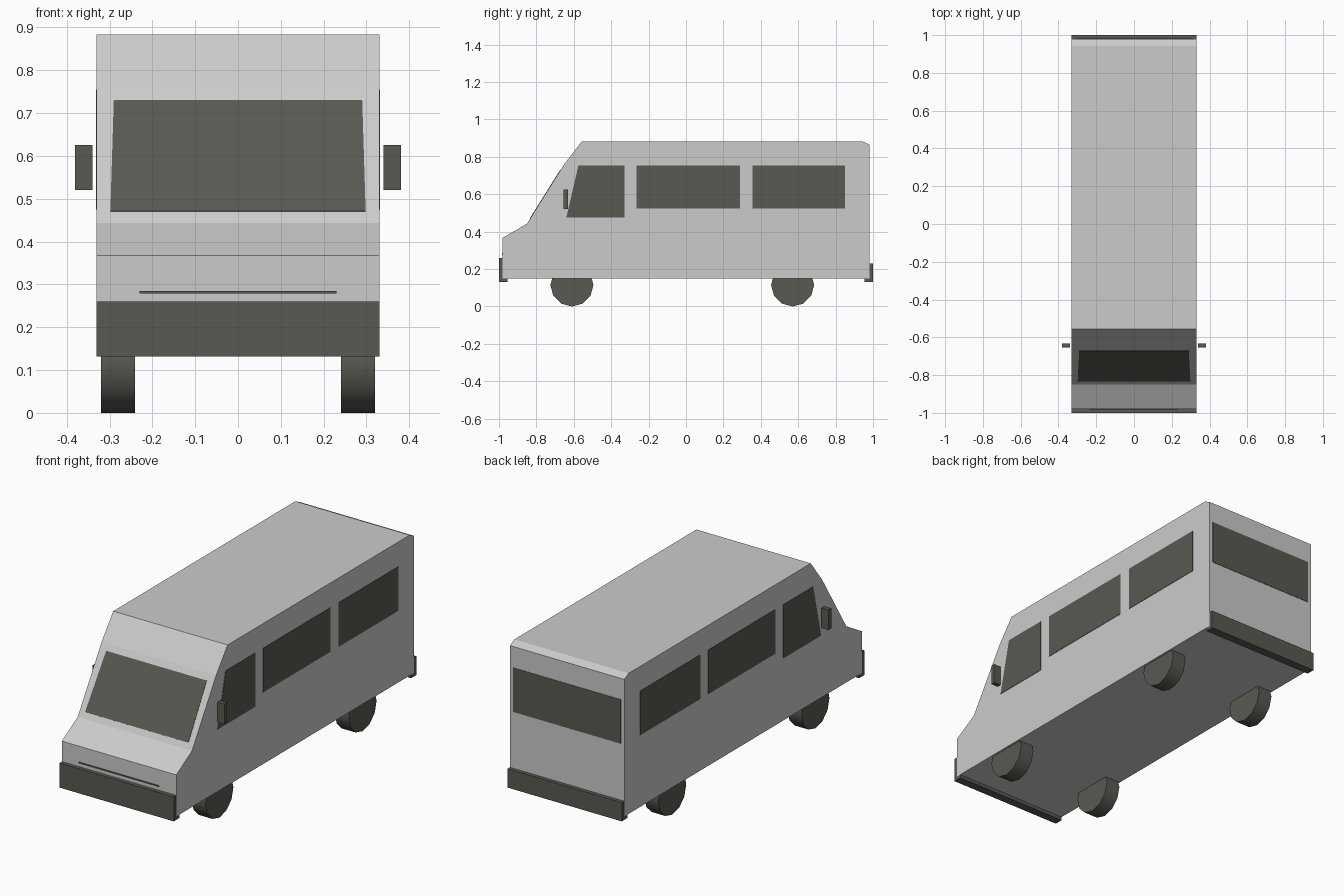
import bpy, bmesh, math
from mathutils import Vector, Matrix

if "Cube" in bpy.data.objects:
    bpy.data.objects.remove(bpy.data.objects["Cube"])

dark = bpy.data.materials.new("dark_trim")
dark.diffuse_color = (0.1, 0.1, 0.085, 1)
dark.use_nodes = True
dark.node_tree.nodes["Principled BSDF"].inputs["Base Color"].default_value = dark.diffuse_color


def finish(name, bm, mat):
    bmesh.ops.recalc_face_normals(bm, faces=bm.faces)
    me = bpy.data.meshes.new(name)
    bm.to_mesh(me)
    bm.free()
    ob = bpy.data.objects.new(name, me)
    bpy.context.collection.objects.link(ob)
    if mat:
        me.materials.append(mat)
    return ob


def prism(name, pts, vec, mat=dark):
    """Extrude a flat polygon along a vector."""
    bm = bmesh.new()
    face = bm.faces.new([bm.verts.new(p) for p in pts])
    ext = bmesh.ops.extrude_face_region(bm, geom=[face], use_keep_orig=True)
    moved = [v for v in ext["geom"] if isinstance(v, bmesh.types.BMVert)]
    bmesh.ops.translate(bm, verts=moved, vec=vec)
    return finish(name, bm, mat)


def box(name, x, y, z, mat=dark):
    pts = [(x[0], y[0], z[0]), (x[0], y[1], z[0]), (x[0], y[1], z[1]), (x[0], y[0], z[1])]
    return prism(name, pts, (x[1] - x[0], 0, 0), mat)


# Body shell from its side profile
W = 0.33
profile = [(-0.98, 0.15), (-0.98, 0.367), (-0.85, 0.443), (-0.652, 0.76), (-0.557, 0.883),
           (0.943, 0.883), (0.98, 0.865), (0.98, 0.15)]
prism("body", [(-W, y, z) for y, z in profile], (2 * W, 0, 0), None)

# Side windows on both sides
windows = {
    "cab_window": [(-0.64, 0.475), (-0.575, 0.755), (-0.33, 0.755), (-0.33, 0.475)],
    "middle_window": [(-0.265, 0.525), (-0.265, 0.755), (0.29, 0.755), (0.29, 0.525)],
    "rear_side_window": [(0.355, 0.525), (0.355, 0.755), (0.85, 0.755), (0.85, 0.525)],
}
for side, s in (("left", -1), ("right", 1)):
    for name, pts in windows.items():
        prism(f"{name}_{side}", [(s * (W - 0.002), y, z) for y, z in pts], (s * 0.004, 0, 0))

    # Door mirror
    box(f"mirror_{side}", (s * 0.34, s * 0.38), (-0.655, -0.632), (0.52, 0.625))

    # Wheels, low-sided with smooth treads
    for end, y in (("front", -0.61), ("rear", 0.57)):
        bm = bmesh.new()
        bmesh.ops.create_cone(bm, cap_ends=True, segments=12, radius1=0.115, radius2=0.115,
                              depth=0.08,
                              matrix=Matrix.Translation((s * 0.28, y, 0.115))
                              @ Matrix.Rotation(math.pi / 2, 4, 'Y'))
        for f in bm.faces:
            f.smooth = len(f.verts) == 4
        for e in bm.edges:
            e.smooth = all(f.smooth for f in e.link_faces)
        finish(f"wheel_{end}_{side}", bm, dark)

# Windscreen lying on the sloped front
a, b = Vector((0, -0.85, 0.443)), Vector((0, -0.652, 0.76))
slope = (b - a).normalized()
normal = Vector((0, -slope.z, slope.y))


def on_slope(x, z):
    return a + slope * ((z - a.z) / slope.z) + Vector((x, 0, 0)) - normal * 0.002


prism("windscreen", [on_slope(-0.298, 0.47), on_slope(0.298, 0.47),
                     on_slope(0.29, 0.73), on_slope(-0.29, 0.73)], normal * 0.004)

# Rear window, bumpers and grille slot
box("rear_window", (-0.31, 0.31), (0.976, 0.982), (0.525, 0.755))
box("front_bumper", (-0.3299, 0.3299), (-1.0, -0.955), (0.132, 0.26))
box("rear_bumper", (-0.3299, 0.3299), (0.955, 1.0), (0.132, 0.23))
box("grille_slot", (-0.23, 0.23), (-0.985, -0.975), (0.279, 0.285))
